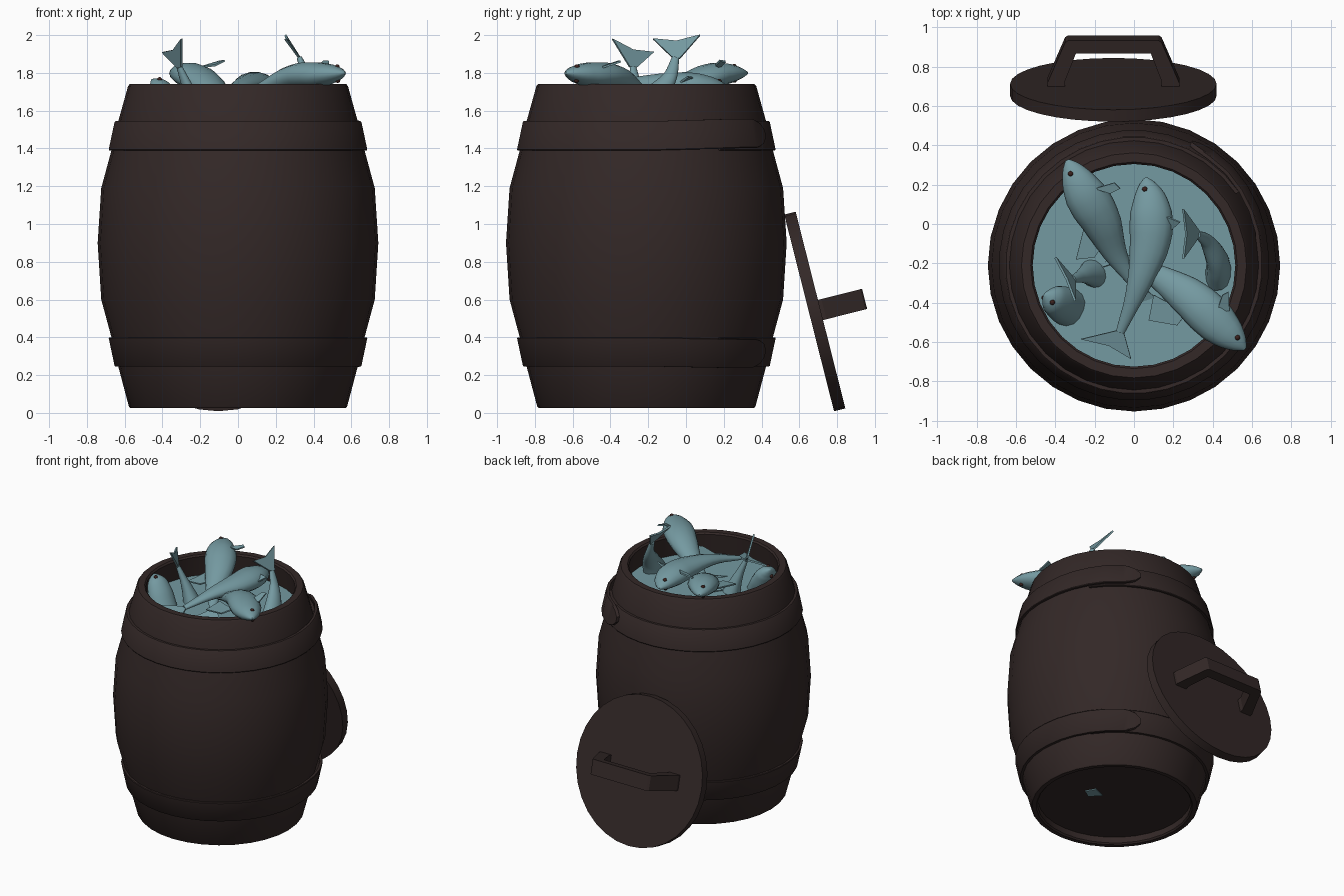
import bpy, bmesh, math
from mathutils import Vector as V, Matrix

if "Cube" in bpy.data.objects:
    bpy.data.objects.remove(bpy.data.objects["Cube"])


def material(name, color):
    m = bpy.data.materials.new(name)
    m.diffuse_color = (*color, 1)
    m.use_nodes = True
    m.node_tree.nodes["Principled BSDF"].inputs["Base Color"].default_value = m.diffuse_color
    return m


WOOD = material("dark brown wood", (0.033, 0.021, 0.020))
FISH = material("blue grey fish", (0.175, 0.32, 0.355))
EYE = material("dark eye", (0.045, 0.016, 0.013))
CY = -0.21  # barrel axis in y


def make(name, bm, mat, angle=35):
    bmesh.ops.recalc_face_normals(bm, faces=bm.faces)
    me = bpy.data.meshes.new(name)
    bm.to_mesh(me)
    bm.free()
    me.materials.append(mat)
    ob = bpy.data.objects.new(name, me)
    bpy.context.collection.objects.link(ob)
    bpy.ops.object.select_all(action='DESELECT')
    ob.select_set(True)
    bpy.context.view_layer.objects.active = ob
    bpy.ops.object.shade_smooth_by_angle(angle=math.radians(angle))
    return ob


def loft(bm, rings, closed=False):
    """Skin a list of equal-sized rings; cap the ends unless closed."""
    vs = [[bm.verts.new(p) for p in r] for r in rings]
    n = len(vs[0])
    for a, b in zip(vs, vs[1:] + (vs[:1] if closed else [])):
        for i in range(n):
            j = (i + 1) % n
            bm.faces.new((a[i], a[j], b[j], b[i]))
    if not closed:
        bm.faces.new(vs[0])
        bm.faces.new(vs[-1])


def plate(bm, pts, thick=0.01):
    """Thin flat fin through the given outline."""
    pts = [V(p) for p in pts]
    n = (pts[1] - pts[0]).cross(pts[-1] - pts[0]).normalized() * thick / 2
    loft(bm, [[p - n for p in pts], [p + n for p in pts]])


def polar(r, a, z):
    return V((r * math.cos(a), CY + r * math.sin(a), z))


# barrel body: turned profile with a recessed floor and hollow top
body = [(0.53, 0.08), (0.53, 0.035), (0.54, 0.025), (0.57, 0.025), (0.578, 0.035),
        (0.635, 0.25), (0.67, 0.40), (0.724, 0.60), (0.743, 0.90), (0.724, 1.19),
        (0.67, 1.39), (0.635, 1.54), (0.582, 1.73), (0.572, 1.742), (0.525, 1.742),
        (0.515, 1.73), (0.545, 1.50)]
SEG = 32
bm = bmesh.new()
loft(bm, [[polar(r, 2 * math.pi * i / SEG, z) for i in range(SEG)] for r, z in body])
make("barrel", bm, WOOD)

# fill surface inside the barrel
bm = bmesh.new()
loft(bm, [[polar(0.535, 2 * math.pi * i / SEG, z) for i in range(SEG)] for z in (1.55, 1.58)])
make("fill_surface", bm, FISH)

# small patch showing in the floor
bm = bmesh.new()
plate(bm, [(0.10, -0.22, 0.077), (0.17, -0.29, 0.077), (0.23, -0.25, 0.077), (0.19, -0.18, 0.077)])
make("floor_patch", bm, FISH)


# hoops: overlapping straps with a lifted, pointed free end
def hoop(name, z0, r0, z1, r1, dz):
    bm = bmesh.new()
    rings = []
    degs = list(range(-325, 60, 10)) + [58, 62, 65]
    for d in degs:
        k = min(1, max(0, (d - 5) / 40))
        lift, shift = 0.024 * k, dz * k
        f = {58: 0.92, 62: 0.7, 65: 0.25}.get(d, 1)
        zm, rm = (z0 + z1) / 2, (r0 + r1) / 2
        hz, hr = (z1 - z0) / 2 * f, (r1 - r0) / 2 * f
        a = math.radians(d)
        t = 0.03 if k == 0 else 0.022
        rings.append([polar(rm + s * hr + lift - o, a, zm + s * hz + shift)
                      for s, o in ((-1, t), (-1, 0.004), (-0.94, 0), (0.94, 0), (1, 0.004), (1, t))])
    loft(bm, rings)
    make(name, bm, WOOD)


hoop("upper_hoop", 1.39, 0.688, 1.545, 0.655, 0.012)
hoop("lower_hoop", 0.245, 0.655, 0.40, 0.688, -0.008)

# lid leaning on the back, with its bent handle
tilt = math.radians(14.2)
s, c = math.sin(tilt), math.cos(tilt)
M = Matrix(((-1, 0, 0, -0.105), (0, -s, c, 0.682), (0, c, s, 0.537), (0, 0, 0, 1)))
bm = bmesh.new()
loft(bm, [[M @ V((0.525 * math.cos(2 * math.pi * i / SEG), 0.537 * math.sin(2 * math.pi * i / SEG), z))
           for i in range(SEG)] for z in (-0.031, 0.031)])
make("lid", bm, WOOD)

half = [(0.335, 0.0), (0.335, 0.05), (0.245, 0.262), (0.23, 0.272)]
inner = [(0.19, 0.205), (0.245, 0.06), (0.245, 0.0)]
outline = half + [(-x, z) for x, z in reversed(half)]
outline += [(-x, z) for x, z in reversed(inner)] + inner
bm = bmesh.new()
loft(bm, [[M @ V((x, y, z)) for x, z in outline] for y in (-0.055, 0.055)])
make("lid_handle", bm, WOOD, 20)

# fish: tapered body swept along a path, with tail fan, fins and eyes
SHAPE = [(0, .08), (.03, .28), (.08, .5), (.16, .74), (.28, .95), (.4, 1), (.55, .86),
         (.7, .6), (.85, .36), (1, .2)]


def girth(t):
    for (a, u), (b, v) in zip(SHAPE, SHAPE[1:]):
        if t <= b + 1e-6:
            return u + (v - u) * (t - a) / (b - a)
    return SHAPE[-1][1]


def spline(pts, u):
    p = [pts[0] * 2 - pts[1]] + pts + [pts[-1] * 2 - pts[-2]]
    i = min(int(u * (len(pts) - 1)), len(pts) - 2)
    f = u * (len(pts) - 1) - i
    a, b, d, e = p[i:i + 4]
    return 0.5 * (2 * b + (d - a) * f + (2 * a - 5 * b + 4 * d - e) * f ** 2 + (3 * b - a - 3 * d + e) * f ** 3)


def fish(name, path, t0=0, t1=1, tail=None, side=None, fins=(), w=0.112, h=0.072):
    pts = [V(p) for p in path]
    bm = bmesh.new()
    rings, N = [], 20

    def frame(u):
        tan = (spline(pts, min(1, u + .01)) - spline(pts, max(0, u - .01))).normalized()
        sd = V(side) if side else tan.cross(V((0, 0, 1)))
        sd = (sd - tan * sd.dot(tan)).normalized()
        return spline(pts, u), sd, sd.cross(tan)

    for k in range(N + 1):
        u = (k / N) ** 1.4 if t0 == 0 else k / N
        p, sd, up = frame(u)
        g = girth(t0 + (t1 - t0) * u)
        rings.append([p + sd * w * g * math.cos(a) + up * h * g * math.sin(a)
                      for a in (2 * math.pi * i / 14 for i in range(14))])
    loft(bm, rings)
    if tail:
        end, sd, _ = frame(1)
        a, b = V(tail[0]), V(tail[1])
        sd = sd if sd.dot(a - b) > 0 else -sd
        m = (a + b) / 2
        notch = m.lerp(end, 0.2)
        plate(bm, [notch, a, end + sd * 0.022, end - sd * 0.022, b], 0.012)
    for f in fins:
        plate(bm, f, 0.01)
    make(name, bm, FISH, 50)
    if t0 == 0:
        u = 0.1 / t1
        p, sd, up = frame(u)
        g = girth(0.1)
        for q in (1, -1):
            eye = bmesh.new()
            bmesh.ops.create_uvsphere(eye, u_segments=10, v_segments=6, radius=0.014,
                                      matrix=Matrix.Translation(p + sd * w * g * 0.25 + up * h * g * 0.88 * q))
            make(name + "_eye", eye, EYE)


fish("middle_fish",
     [(0.06, 0.235, 1.71), (0.085, 0.08, 1.73), (0.08, -0.10, 1.735), (0.02, -0.32, 1.73), (-0.07, -0.55, 1.68)],
     tail=((-0.27, -0.585, 1.66), (-0.015, -0.685, 1.65)),
     fins=[[(0.11, 0.06, 1.77), (0.235, 0.01, 1.78), (0.19, -0.03, 1.75), (0.14, 0.0, 1.74)]])
fish("back_left_fish",
     [(-0.34, 0.325, 1.80), (-0.26, 0.17, 1.79), (-0.17, 0.02, 1.74), (-0.09, -0.16, 1.66), (0.02, -0.33, 1.60)],
     tail=((-0.06, -0.44, 1.57), (0.12, -0.38, 1.57)),
     fins=[[(-0.20, 0.18, 1.83), (-0.10, 0.21, 1.86), (-0.07, 0.18, 1.865), (-0.12, 0.155, 1.84)],
           [(-0.25, 0.0, 1.70), (-0.295, -0.18, 1.68), (-0.20, -0.17, 1.68), (-0.15, -0.09, 1.69)]])
fish("front_right_fish",
     [(0.565, -0.635, 1.80), (0.44, -0.52, 1.79), (0.29, -0.38, 1.775), (0.11, -0.26, 1.70), (-0.06, -0.17, 1.62)],
     tail=((-0.16, -0.22, 1.58), (-0.09, -0.05, 1.58)),
     fins=[[(0.42, -0.45, 1.83), (0.45, -0.36, 1.86), (0.48, -0.345, 1.86), (0.485, -0.44, 1.83)],
           [(0.10, -0.36, 1.70), (0.075, -0.49, 1.68), (0.22, -0.515, 1.70), (0.27, -0.45, 1.72)]])
# fish diving in with the tail raised
fish("right_diving_fish",
     [(0.43, -0.26, 1.54), (0.42, -0.18, 1.66), (0.37, -0.09, 1.77), (0.325, -0.055, 1.88)], t0=0.45,
     tail=((0.25, -0.175, 1.98), (0.25, 0.075, 2.0)), side=(0.1, 1, 0), w=0.10)
fish("left_diving_fish",
     [(-0.20, -0.25, 1.54), (-0.25, -0.26, 1.68), (-0.31, -0.28, 1.83)], t0=0.5,
     tail=((-0.40, -0.17, 1.91), (-0.30, -0.39, 1.98)), side=(0.1, -0.21, 0.07), w=0.09)
# head poking out at the left
fish("left_fish_head", [(-0.455, -0.36, 1.765), (-0.40, -0.39, 1.70), (-0.32, -0.43, 1.55)], t1=0.4, w=0.10)
